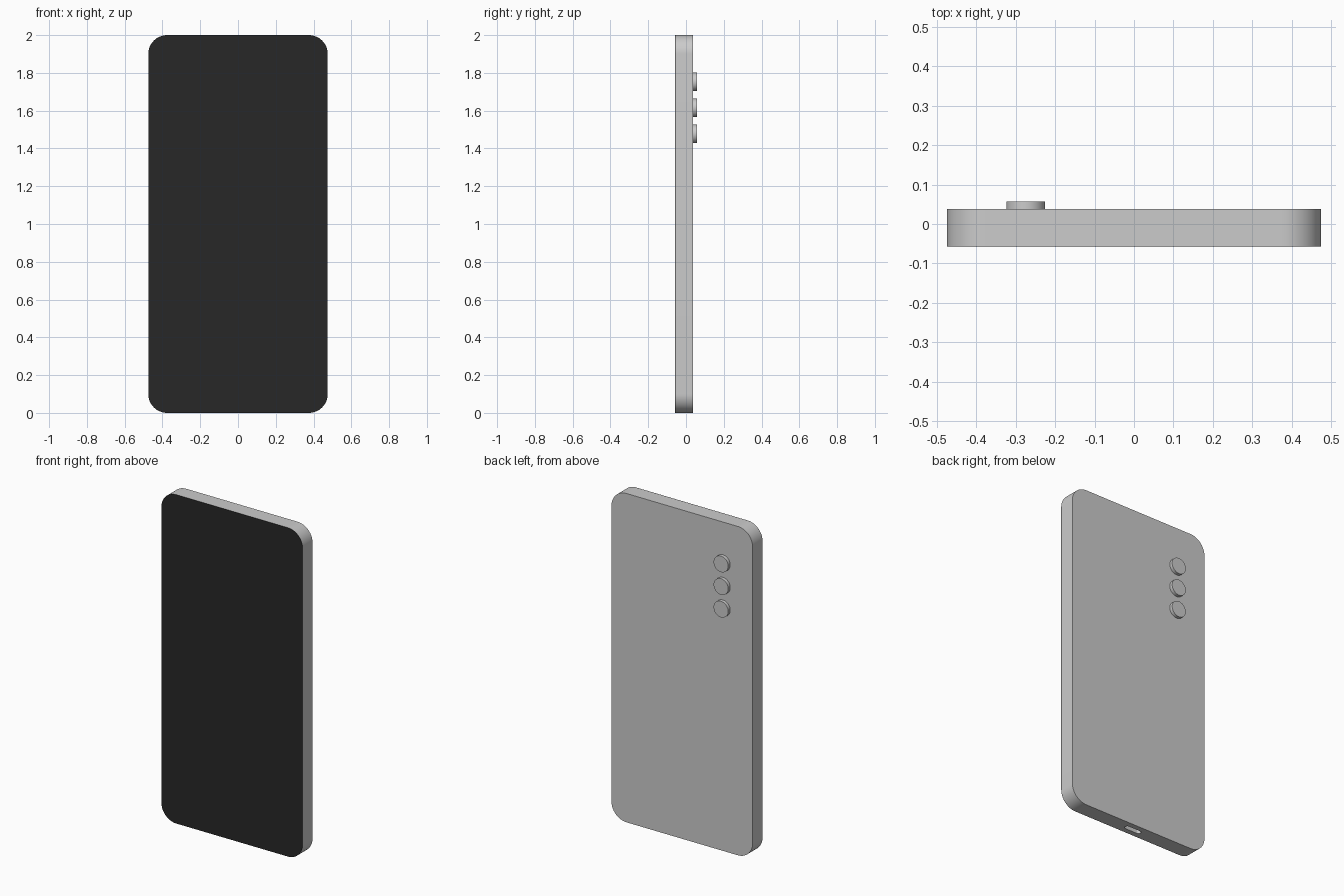
import bpy, bmesh
from math import sin, cos, radians
from mathutils import Vector

if "Cube" in bpy.data.objects:
    bpy.data.objects.remove(bpy.data.objects["Cube"])


def rounded_rect(w, h, r, steps):
    """Counter-clockwise outline of a rounded rectangle centred on 0,0."""
    pts = []
    for i, (sx, sy) in enumerate([(1, 1), (-1, 1), (-1, -1), (1, -1)]):
        for k in range(steps + 1):
            a = radians(90 * (i + k / steps))
            pts.append((sx * (w / 2 - r) + r * cos(a), sy * (h / 2 - r) + r * sin(a)))
    return pts


def prism(name, outline, place, direction):
    """Extrude an outline, placed in space by place(u, v), along direction."""
    bm = bmesh.new()
    face = bm.faces.new([bm.verts.new(place(u, v)) for u, v in outline])
    ext = bmesh.ops.extrude_face_region(bm, geom=[face], use_keep_orig=True)
    moved = [g for g in ext["geom"] if isinstance(g, bmesh.types.BMVert)]
    bmesh.ops.translate(bm, verts=moved, vec=Vector(direction))
    bmesh.ops.remove_doubles(bm, verts=bm.verts, dist=1e-5)
    bmesh.ops.recalc_face_normals(bm, faces=bm.faces)
    me = bpy.data.meshes.new(name)
    bm.to_mesh(me)
    bm.free()
    ob = bpy.data.objects.new(name, me)
    bpy.context.collection.objects.link(ob)
    return ob


def smooth(ob):
    bpy.ops.object.select_all(action="DESELECT")
    ob.select_set(True)
    bpy.context.view_layer.objects.active = ob
    bpy.ops.object.shade_smooth_by_angle(angle=radians(30))


FRONT, BACK, GLASS = -0.0575, 0.0375, 0.001
outline = rounded_rect(0.95, 2.0, 0.1, 16)

# Body slab
body = prism("body", outline, lambda u, v: (u, FRONT + GLASS, v + 1),
             (0, BACK - FRONT - GLASS, 0))

# Charging port cut into the bottom edge
cutter = prism("port_cutter", rounded_rect(0.11, 0.03, 0.0149, 8),
               lambda u, v: (u, v + (FRONT + BACK) / 2, -0.02), (0, 0, 0.06))
cutter.hide_render = True
cutter.hide_set(True)
cut = body.modifiers.new("charging_port", "BOOLEAN")
cut.operation = "DIFFERENCE"
cut.solver = "EXACT"
cut.object = cutter
bpy.context.view_layer.objects.active = body
bpy.ops.object.modifier_apply(modifier=cut.name)
bpy.data.objects.remove(cutter)
smooth(body)

# Black screen covering the whole front
screen = prism("screen", outline, lambda u, v: (u, FRONT, v + 1), (0, GLASS, 0))
black = bpy.data.materials.new("black_glass")
black.diffuse_color = (0.02, 0.02, 0.02, 1)
black.use_nodes = True
black.node_tree.nodes["Principled BSDF"].inputs["Base Color"].default_value = black.diffuse_color
screen.data.materials.append(black)
smooth(screen)

# Three camera lenses on the back
for i in range(3):
    bpy.ops.mesh.primitive_cylinder_add(
        vertices=48, radius=0.049, depth=0.03,
        location=(-0.275, 0.0425, 1.752 - 0.1375 * i), rotation=(radians(90), 0, 0))
    lens = bpy.context.object
    lens.name = f"camera_lens_{i + 1}"
    smooth(lens)
